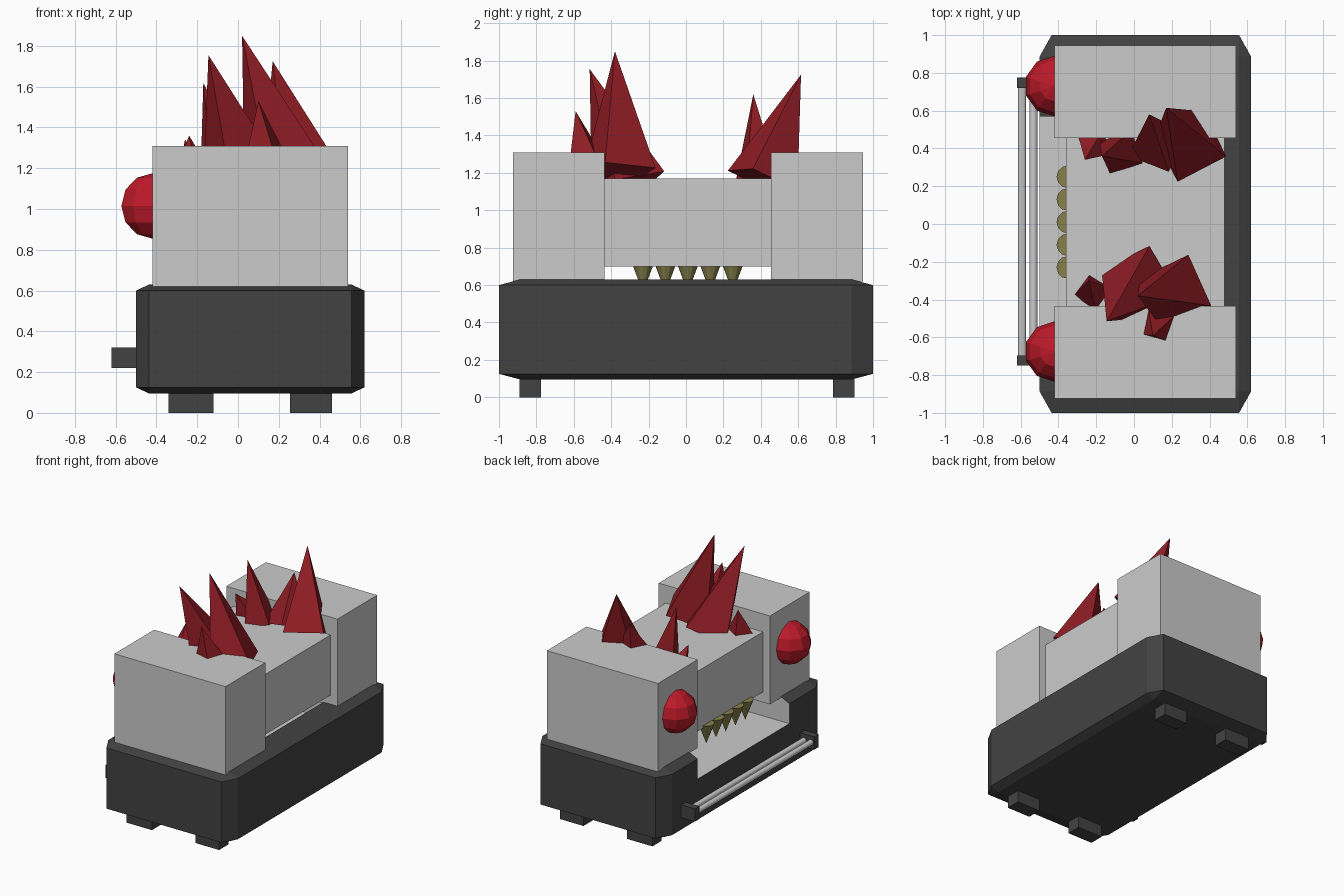
import bpy, bmesh
from math import radians
from mathutils import Vector, Matrix

if "Cube" in bpy.data.objects:
    bpy.data.objects.remove(bpy.data.objects["Cube"])


def colour(name, rgb):
    m = bpy.data.materials.new(name)
    m.diffuse_color = (*rgb, 1)
    m.use_nodes = True
    m.node_tree.nodes["Principled BSDF"].inputs["Base Color"].default_value = m.diffuse_color
    return m


DARK = colour("dark", (0.055, 0.055, 0.055))
GREY = colour("grey", (0.8, 0.8, 0.8))
BLOOD = colour("spike_red", (0.28, 0.012, 0.018))
RED = colour("eye_red", (0.5, 0.01, 0.022))
OLIVE = colour("olive", (0.24, 0.22, 0.07))


def finish(bm, name, mat=None):
    me = bpy.data.meshes.new(name)
    bm.to_mesh(me)
    bm.free()
    ob = bpy.data.objects.new(name, me)
    bpy.context.collection.objects.link(ob)
    if mat:
        me.materials.append(mat)
    return ob


def box(name, x, y, z, mat=None, bevel=0):
    bm = bmesh.new()
    bmesh.ops.create_cube(bm, size=1)
    if bevel:
        bmesh.ops.bevel(bm, geom=bm.edges[:], offset=bevel, segments=1,
                        affect='EDGES')
    size = Vector((x[1] - x[0], y[1] - y[0], z[1] - z[0]))
    mid = Vector((sum(x), sum(y), sum(z))) / 2
    bmesh.ops.scale(bm, vec=size, verts=bm.verts)
    bmesh.ops.translate(bm, vec=mid, verts=bm.verts)
    return finish(bm, name, mat)


def cone(name, a, b, r1, r2, sides, mat=None, twist=0):
    # Runs from centre a to centre b; twist is the heading of one base corner
    a, b = Vector(a), Vector(b)
    axis = (b - a).normalized()
    tilt = Vector((0, 0, 1)).rotation_difference(axis).to_matrix().to_4x4()
    bm = bmesh.new()
    bmesh.ops.create_cone(bm, cap_ends=True, segments=sides, radius1=r1,
                          radius2=r2, depth=(b - a).length)
    bmesh.ops.transform(bm, verts=bm.verts,
                        matrix=Matrix.Translation((a + b) / 2) @ tilt
                        @ Matrix.Rotation(radians(twist), 4, 'Z'))
    bmesh.ops.remove_doubles(bm, verts=bm.verts, dist=1e-5)
    return finish(bm, name, mat)


# Chamfered base with a grey-lined mouth notch on the -x side
base = box("base", (-0.5, 0.62), (-1, 1), (0.095, 0.63), DARK, 0.057)
cutter = box("notch_cutter", (-0.7, 0.42), (-0.56, 0.57), (0.443, 0.9), GREY)
cutter.hide_render = True
mod = base.modifiers.new("notch", 'BOOLEAN')
mod.operation = 'DIFFERENCE'
mod.solver = 'EXACT'
mod.material_mode = 'TRANSFER'
mod.object = cutter
bpy.context.view_layer.objects.active = base
bpy.ops.object.modifier_apply(modifier=mod.name)
bpy.data.objects.remove(cutter)

# Feet
for i, x in enumerate([(-0.34, -0.12), (0.255, 0.46)]):
    for j, y in enumerate([(-0.89, -0.775), (0.785, 0.9)]):
        box(f"foot_{i}{j}", x, y, (0, 0.13), DARK)

# Head blocks and the upper jaw between them
box("head_block_front", (-0.42, 0.54), (-0.925, -0.435), (0.62, 1.31))
box("head_block_back", (-0.42, 0.54), (0.455, 0.945), (0.62, 1.31))
box("upper_jaw", (-0.36, 0.48), (-0.435, 0.455), (0.70, 1.17))

# Eyes
for side, y in (("front", -0.675), ("back", 0.73)):
    bm = bmesh.new()
    bmesh.ops.create_uvsphere(bm, u_segments=10, v_segments=6, radius=0.16)
    bmesh.ops.translate(bm, vec=(-0.42, y, 1.015), verts=bm.verts)
    finish(bm, "eye_" + side, RED)

# Teeth
for i in range(5):
    y = -0.23 + 0.12 * i
    cone(f"tooth_{i}", (-0.35, y, 0.72), (-0.35, y, 0.56), 0.06, 0, 12, OLIVE)

# Handle: two end brackets and two bars
for i, y in enumerate([(-0.75, -0.695), (0.72, 0.775)]):
    box(f"handle_bracket_{i}", (-0.62, -0.48), y, (0.22, 0.32), DARK)
for i, x in enumerate((-0.592, -0.532)):
    cone(f"handle_bar_{i}", (x, -0.72, 0.27), (x, 0.74, 0.27),
         0.021, 0.021, 16)

# Spikes: base centre, tip, base radius, twist
spikes = [
    ((0.22, -0.36, 1.20), (0.02, -0.38, 1.85), 0.21, -20),
    ((0.03, -0.31, 1.13), (-0.145, -0.515, 1.755), 0.215, 73),
    ((0.13, -0.53, 1.26), (0.10, -0.59, 1.53), 0.11, 30),
    ((-0.22, -0.36, 1.16), (-0.24, -0.30, 1.36), 0.10, 10),
    ((-0.21, 0.42, 1.16), (-0.26, 0.34, 1.34), 0.10, 60),
    ((-0.07, 0.38, 1.16), (-0.17, 0.36, 1.62), 0.13, -26),
    ((0.13, 0.42, 1.16), (0.08, 0.58, 1.505), 0.17, 20),
    ((0.30, 0.41, 1.16), (0.17, 0.615, 1.725), 0.205, -18),
]
for i, (a, tip, r, twist) in enumerate(spikes):
    cone(f"spike_{i}", a, tip, r, 0, 4, BLOOD, twist)
